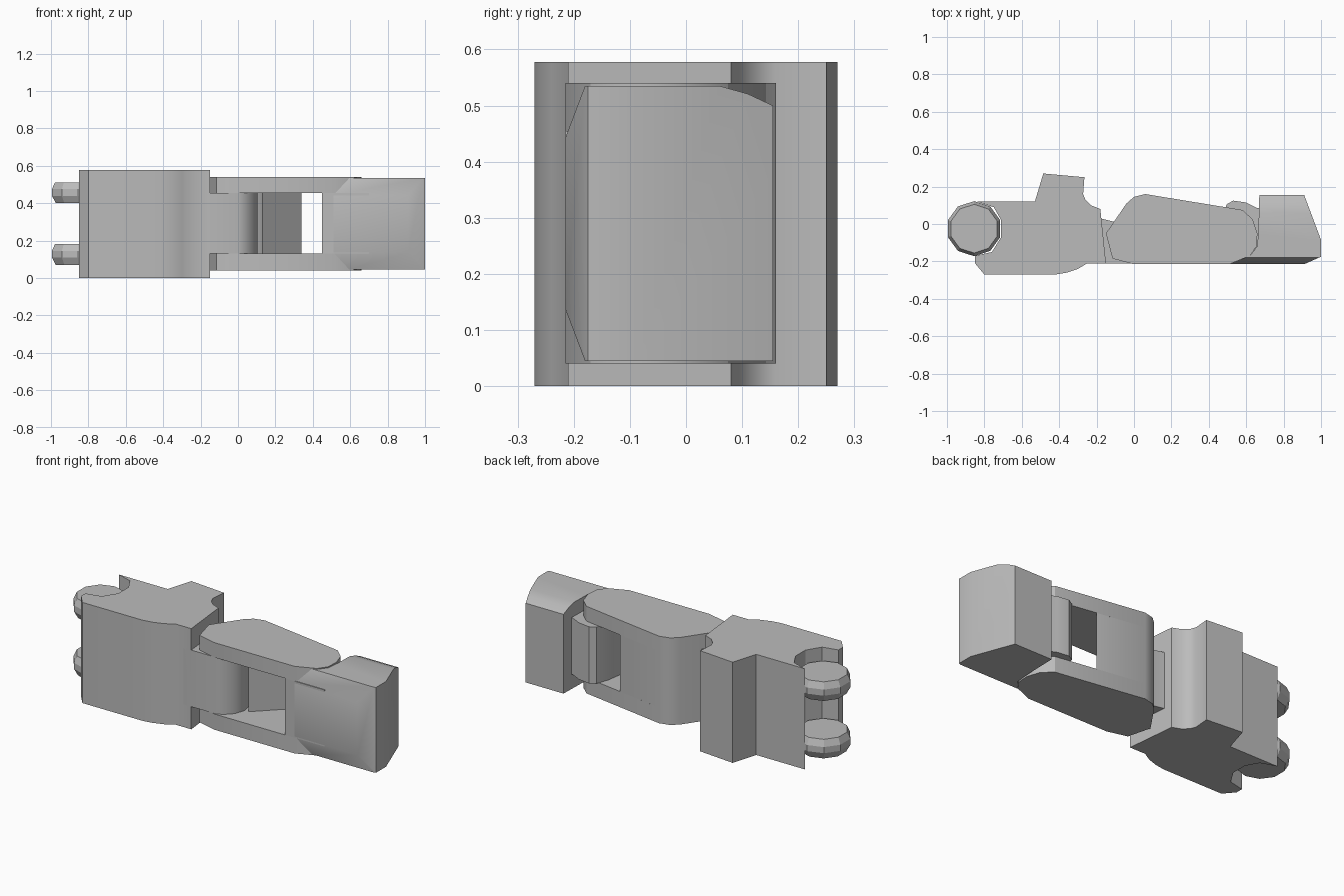
import bpy, bmesh, math

cube = bpy.data.objects.get("Cube")
if cube:
    bpy.data.objects.remove(cube, do_unlink=True)

grey = bpy.data.materials.new("plain_grey")
grey.use_nodes = True
colour = (0.5, 0.5, 0.5, 1)
grey.diffuse_color = colour
grey.node_tree.nodes["Principled BSDF"].inputs["Base Color"].default_value = colour


def finish(bm, name, smooth=True):
    bmesh.ops.recalc_face_normals(bm, faces=bm.faces)
    mesh = bpy.data.meshes.new(name)
    bm.to_mesh(mesh)
    bm.free()
    ob = bpy.data.objects.new(name, mesh)
    bpy.context.collection.objects.link(ob)
    mesh.materials.append(grey)
    if smooth:
        soften(ob)
    return ob


def select(ob):
    bpy.ops.object.select_all(action='DESELECT')
    ob.select_set(True)
    bpy.context.view_layer.objects.active = ob


def soften(ob):
    select(ob)
    bpy.ops.object.shade_smooth_by_angle(angle=math.radians(32))


def prism(name, outline, low, high, axis='z', smooth=True):
    """Extrude a 2D outline along the given axis."""
    place = {'z': lambda a, b, c: (a, b, c), 'x': lambda a, b, c: (c, a, b)}[axis]
    bm = bmesh.new()
    rings = [[bm.verts.new(place(a, b, c)) for a, b in outline] for c in (low, high)]
    n = len(outline)
    for ring in rings:
        bm.faces.new(ring)
    for i in range(n):
        j = (i + 1) % n
        bm.faces.new((rings[0][i], rings[0][j], rings[1][j], rings[1][i]))
    return finish(bm, name, smooth)


# Base block with a hollow at its outer end
prism("base_block", [
    (-.85, -.21), (-.80, -.27), (-.42, -.27), (-.36, -.26), (-.30, -.24),
    (-.25, -.21), (-.15, -.21), (-.18, .08), (-.23, .10), (-.26, .13),
    (-.272, .16), (-.265, .25), (-.485, .27), (-.53, .12), (-.84, .12),
    (-.75, .09), (-.71, .02), (-.71, -.07), (-.76, -.15), (-.85, -.17)], 0, .578)

# Two faceted knuckles in the hollow
for name, low in (("lower_knuckle", .07), ("upper_knuckle", .40)):
    bm = bmesh.new()
    rings = []
    for dz, r in ((0, .125), (.04, .147), (.075, .147), (.112, .13)):
        angles = [math.tau * (i + .5) / 10 for i in range(10)]
        rings.append([bm.verts.new((-.855 + r * math.cos(t), -.025 + r * math.sin(t), low + dz))
                      for t in angles])
    bm.faces.new(rings[0])
    bm.faces.new(rings[-1])
    for a, b in zip(rings, rings[1:]):
        for i in range(10):
            j = (i + 1) % 10
            bm.faces.new((a[i], a[j], b[j], b[i]))
    finish(bm, name, smooth=False)

# Tongue joining the base to the middle link
prism("base_tongue", [
    (-.2, -.21), (0, -.21), (.04, -.195), (.085, -.15), (.105, -.09),
    (.09, -.02), (.04, .02), (-.1, .01), (-.2, .035)], .13, .455)

# Middle link: two side plates and a back wall
link_back = [(-.15, -.05), (-.04, .11), (0, .145), (.06, .16)]
plate = link_back + [(.58, .075), (.635, .025), (.66, -.05), (.655, -.12),
                     (.62, -.17), (.51, -.215), (0, -.215), (-.115, -.185)]
prism("lower_link_plate", plate, .04, .13)
prism("upper_link_plate", plate, .455, .54)
prism("link_back_wall", link_back + [
    (.34, .114), (.13, -.09), (.11, -.04), (.05, .03), (-.1, .02)], .125, .46)

# Fingertip block, trimmed by its cross-section
tip = prism("tip_block", [
    (.51, -.215), (.91, -.215), (1, -.175), (1, -.085), (.91, .155),
    (.67, .155), (.665, -.05), (.658, -.12), (.62, -.17)], .03, .56, smooth=False)
section = prism("tip_section_cutter", [
    (-.18, .045), (.155, .045), (.155, .5), (.11, .521), (.06, .535),
    (-.18, .535), (-.216, .44), (-.216, .14)], .4, 1.1, axis='x', smooth=False)
section.hide_render = True
trim = tip.modifiers.new("trim", 'BOOLEAN')
trim.operation = 'INTERSECT'
trim.solver = 'EXACT'
trim.object = section
select(tip)
bpy.ops.object.modifier_apply(modifier=trim.name)
bpy.data.objects.remove(section, do_unlink=True)
soften(tip)

# Tongue joining the fingertip to the middle link
prism("tip_tongue", [
    (.45, -.215), (.70, -.215), (.70, .085), (.66, .085), (.60, .115),
    (.53, .125), (.495, .105), (.47, .03), (.45, -.1)], .13, .455)
